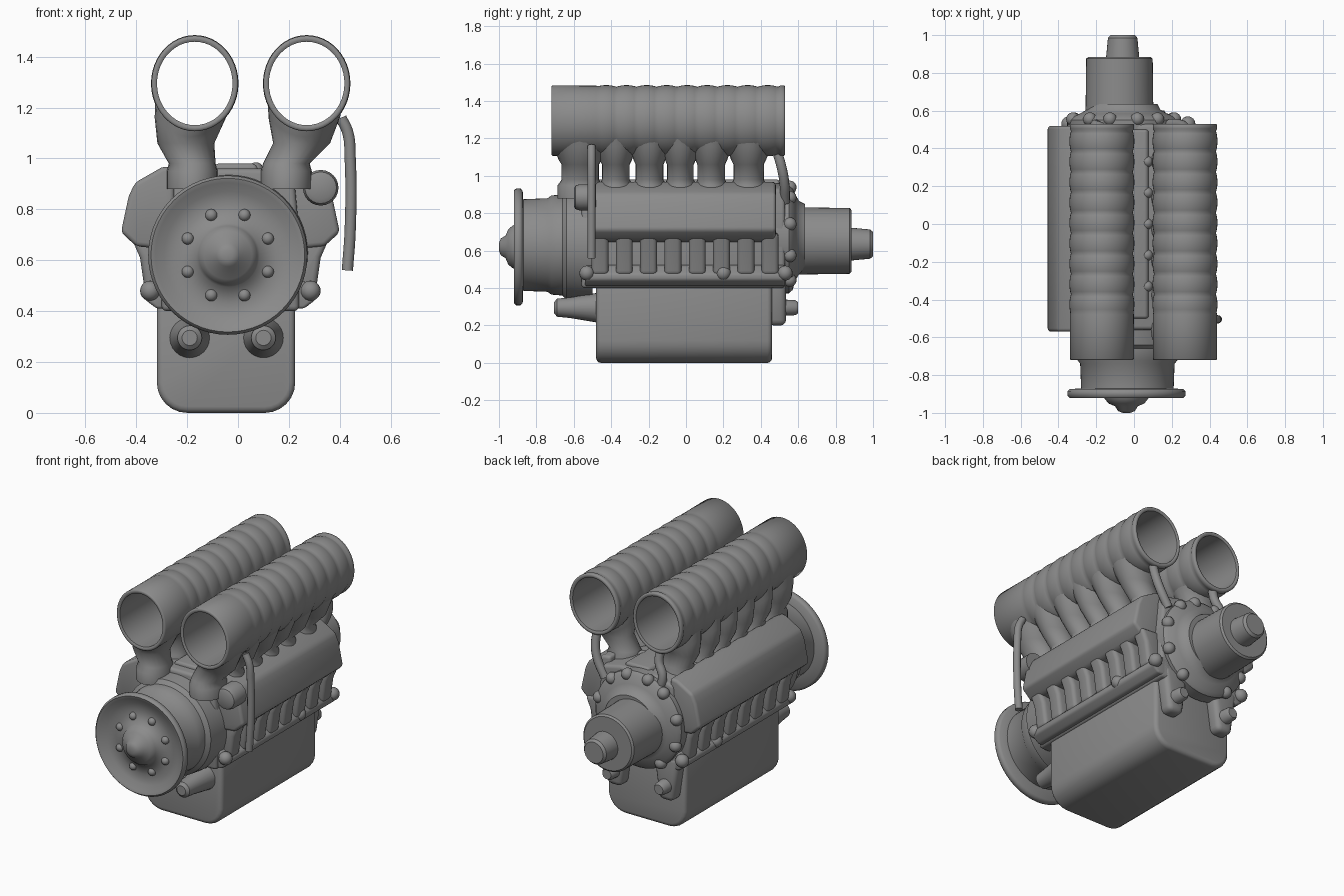
import bpy, bmesh, math

if "Cube" in bpy.data.objects:
    bpy.data.objects.remove(bpy.data.objects["Cube"])

AXIS = -0.03   # engine centre line in x
GREY = bpy.data.materials.new("dark_grey")
GREY.diffuse_color = (0.26, 0.26, 0.26, 1)
GREY.use_nodes = True
GREY.node_tree.nodes["Principled BSDF"].inputs["Base Color"].default_value = GREY.diffuse_color


def finish(name, bm, angle=35):
    bmesh.ops.recalc_face_normals(bm, faces=bm.faces)
    me = bpy.data.meshes.new(name)
    bm.to_mesh(me)
    bm.free()
    me.materials.clear()
    me.materials.append(GREY)
    ob = bpy.data.objects.new(name, me)
    bpy.context.collection.objects.link(ob)
    bpy.ops.object.select_all(action='DESELECT')
    ob.select_set(True)
    bpy.context.view_layer.objects.active = ob
    bpy.ops.object.shade_smooth_by_angle(angle=math.radians(angle))
    return ob


def bridge(bm, rings, closed=False):
    n = len(rings[0])
    for k in range(len(rings) if closed else len(rings) - 1):
        a, b = rings[k], rings[(k + 1) % len(rings)]
        for i in range(n):
            j = (i + 1) % n
            bm.faces.new((a[i], a[j], b[j], b[i]))


def lathe(name, cx, cz, profile, sx=1.0, n=48, closed=False, angle=35):
    """Turn (radius, y) points around an axis along y."""
    bm = bmesh.new()
    rings = [[bm.verts.new((cx + sx * r * math.cos(t * math.tau / n), y,
                            cz + r * math.sin(t * math.tau / n))) for t in range(n)]
             for r, y in profile]
    bridge(bm, rings, closed)
    if not closed:
        bm.faces.new(rings[0])
        bm.faces.new(rings[-1])
    return finish(name, bm, angle)


def extrude(name, pts, y0, y1, bevel=0.02):
    """Extrude an (x, z) outline along y and round its edges."""
    bm = bmesh.new()
    f = bm.faces.new([bm.verts.new((x, y0, z)) for x, z in pts])
    g = bmesh.ops.extrude_face_region(bm, geom=[f])
    bmesh.ops.translate(bm, vec=(0, y1 - y0, 0),
                        verts=[v for v in g['geom'] if isinstance(v, bmesh.types.BMVert)])
    bmesh.ops.recalc_face_normals(bm, faces=bm.faces)
    edges = [e for e in bm.edges if e.calc_face_angle(0) > 0.45]
    bmesh.ops.bevel(bm, geom=edges, offset=bevel, segments=3, profile=0.5,
                    affect='EDGES', clamp_overlap=True)
    return finish(name, bm, 40)


def pipe(name, pts, r):
    """Round pipe along a smooth path."""
    cu = bpy.data.curves.new(name, 'CURVE')
    cu.dimensions = '3D'
    cu.bevel_depth, cu.bevel_resolution, cu.use_fill_caps = r, 4, True
    sp = cu.splines.new('BEZIER')
    sp.bezier_points.add(len(pts) - 1)
    for p, co in zip(sp.bezier_points, pts):
        p.co = co
        p.handle_left_type = p.handle_right_type = 'AUTO'
    tmp = bpy.data.objects.new(name + "_path", cu)
    bpy.context.collection.objects.link(tmp)
    bm = bmesh.new()
    bm.from_mesh(tmp.to_mesh())
    bpy.data.objects.remove(tmp)
    bmesh.ops.remove_doubles(bm, verts=bm.verts, dist=0.0005)
    return finish(name, bm, 60)


def knob(name, loc, r, scale=(1, 1, 1)):
    bm = bmesh.new()
    bmesh.ops.create_uvsphere(bm, u_segments=16, v_segments=10, radius=r)
    bmesh.ops.scale(bm, vec=scale, verts=bm.verts)
    bmesh.ops.translate(bm, vec=loc, verts=bm.verts)
    return finish(name, bm, 60)


# oil pan with round lower corners
cx, hw, rad = -0.047, 0.272, 0.12
pan = [(cx - hw, 0.46)]
for a0, s in ((180, -1), (270, 1)):
    for k in range(7):
        a = math.radians(a0 + k * 15)
        pan.append((cx + s * (hw - rad) + rad * math.cos(a), rad + rad * math.sin(a)))
pan.append((cx + hw, 0.46))
extrude("oil_pan", pan, -0.48, 0.46, 0.025)

# engine block and valley cover
block = [(-0.27, 0.40), (0.27, 0.40), (0.27, 0.72), (0.25, 0.93), (0.12, 0.96),
         (-0.12, 0.96), (-0.25, 0.93), (-0.27, 0.72)]
extrude("engine_block", [(AXIS + x, z) for x, z in block], -0.56, 0.53, 0.02)
extrude("valley_cover", [(-0.12, 0.9), (0.10, 0.9), (0.07, 0.98), (-0.09, 0.98)], -0.5, 0.5, 0.015)
for i in range(5):
    knob("valley_bolt", (0.07, -0.33 + i * 0.165, 0.955), 0.03)

# both cylinder heads: cover, exhaust ports, lower flange
for s, side, y0, y1 in ((-1, "left", -0.57, 0.52), (1, "right", -0.52, 0.48)):
    def out(pts):
        return [(AXIS + s * x, z) for x, z in pts]
    extrude(side + "_valve_cover", out([(0.22, 0.97), (0.27, 0.965), (0.375, 0.905), (0.40, 0.85),
            (0.43, 0.71), (0.37, 0.655), (0.22, 0.64)]), y0, y1, 0.018)
    extrude(side + "_lower_flange", out([(0.2, 0.41), (0.29, 0.41), (0.335, 0.445), (0.335, 0.475),
            (0.29, 0.52), (0.2, 0.53)]), -0.54, 0.53, 0.012)
    for i in range(8):
        y = -0.46 + i * 0.13
        extrude(side + "_exhaust_port", out([(0.24, 0.70), (0.39, 0.69), (0.355, 0.61),
                (0.335, 0.47), (0.24, 0.46)]), y - 0.045, y + 0.045, 0.022)
    for y in (-0.53, 0.2, 0.53):
        knob(side + "_flange_bolt", (AXIS + s * 0.315, y, 0.48), 0.04)
lathe("right_front_cap", 0.325, 0.885, [(0.045, -0.60), (0.062, -0.592), (0.07, -0.57), (0.07, -0.48)], n=24)

# intake tubes: hollow, oval and gently ridged
CZ, SX = 1.295, 0.905
for side, tx, mid, low in (("left", -0.17, -0.205, -0.18), ("right", 0.27, 0.25, 0.19)):
    prof = [(0.164, -0.715), (0.172, -0.72), (0.182, -0.72), (0.188, -0.714), (0.187, -0.48)]
    for k in range(1, 9 * 8 + 1):
        prof.append((0.181 + 0.009 * abs(math.sin(k * math.pi / 8)) ** 0.8, -0.48 + k * 0.108 / 8))
    prof += [(0.188, 0.505), (0.188, 0.524), (0.182, 0.53), (0.172, 0.53), (0.164, 0.525)]
    lathe(side + "_intake_tube", tx, CZ, prof, SX, closed=True, angle=50)

    # flared runners, saddled against the underside of the tube
    for y, w in ((-0.565, 0.105), (-0.375, 0.078), (-0.195, 0.078), (-0.03, 0.075), (0.135, 0.078), (0.335, 0.085)):
        bm = bmesh.new()
        rings = []
        for x, z, rx, ry in ((tx, None, 0.155, w * 1.25), ((tx + mid) / 2, 1.12, 0.14, w * 1.1),
                             (mid, 1.06, 0.112, w * 0.95), (low, 0.98, 0.092, w * 0.95),
                             (low, 0.95, 0.10, w * 1.15), (low, 0.88, 0.10, w * 1.15)):
            ring = []
            for k in range(24):
                c, sn = math.cos(k * math.tau / 24), math.sin(k * math.tau / 24)
                zz = CZ - 0.174 * math.sqrt(max(0, 1 - (rx * c / (0.174 * SX)) ** 2)) if z is None else z
                if z == 1.12:
                    zz = 1.085 + 0.075 * c * c
                ring.append(bm.verts.new((x + rx * c, y + ry * sn, zz)))
            rings.append(ring)
        bridge(bm, rings)
        finish(side + "_intake_runner", bm, 60)

    # thin drain pipe at the rear of each tube
    pipe(side + "_rear_pipe", [(tx, 0.49, 1.12), (tx, 0.51, 1.05), (mid, 0.525, 0.97), (low, 0.53, 0.86)], 0.026)

# front drum, dished pulley and hub
FZ = 0.62
lathe("front_drum", AXIS - 0.005, FZ + 0.01, [(0.2, -0.88), (0.245, -0.87), (0.25, -0.74), (0.265, -0.72),
      (0.27, -0.66), (0.295, -0.64), (0.305, -0.56), (0.31, -0.5)], n=56)
lathe("front_pulley", AXIS - 0.01, FZ, [(0.02, -1.0), (0.045, -0.99), (0.06, -0.965), (0.095, -0.95),
      (0.115, -0.925), (0.125, -0.90), (0.19, -0.885), (0.25, -0.89), (0.285, -0.915),
      (0.302, -0.92), (0.313, -0.908), (0.313, -0.885), (0.3, -0.873), (0.2, -0.87)], n=56, angle=60)
for k in range(8):
    a = (k + 0.5) * math.tau / 8
    knob("pulley_bolt", (AXIS - 0.01 + 0.17 * math.cos(a), -0.885, FZ + 0.17 * math.sin(a)), 0.024, (1, 1, 1))

# gearbox: bell housing, case and output shaft
lathe("bell_housing", -0.055, 0.67, [(0.18, 0.635), (0.195, 0.605), (0.23, 0.585), (0.28, 0.57),
      (0.298, 0.55), (0.30, 0.48)])
lathe("gearbox_case", -0.077, 0.652, [(0.165, 0.885), (0.176, 0.875), (0.18, 0.56)])
lathe("output_shaft", -0.06, 0.635, [(0.065, 1.0), (0.078, 0.985), (0.088, 0.88), (0.11, 0.86)], n=32)
for deg in (15, 50, 75, 105, 130, 165, 200, 235, 305, 340):
    a = math.radians(deg)
    knob("housing_bolt", (-0.055 + 0.278 * math.cos(a), 0.555, 0.67 + 0.278 * math.sin(a)), 0.036)

# lower mounts, front and rear
for x in (-0.19, 0.10):
    lathe("front_mount", x, 0.295, [(0.03, -0.705), (0.048, -0.69), (0.055, -0.62), (0.08, -0.47), (0.085, -0.45)], n=24)
for x in (-0.23, 0.13):
    extrude("rear_bracket", [(x - 0.05, 0.2), (x + 0.05, 0.2), (x + 0.09, 0.48), (x - 0.09, 0.48)], 0.44, 0.535, 0.03)
    lathe("rear_mount", x, 0.295, [(0.03, 0.60), (0.04, 0.585), (0.045, 0.5)], n=20)

# dipstick tube on the right
pipe("dipstick_tube", [(0.43, -0.505, 0.56), (0.441, -0.505, 0.72), (0.441, -0.505, 1.0),
                       (0.432, -0.505, 1.1), (0.405, -0.505, 1.16)], 0.022)
